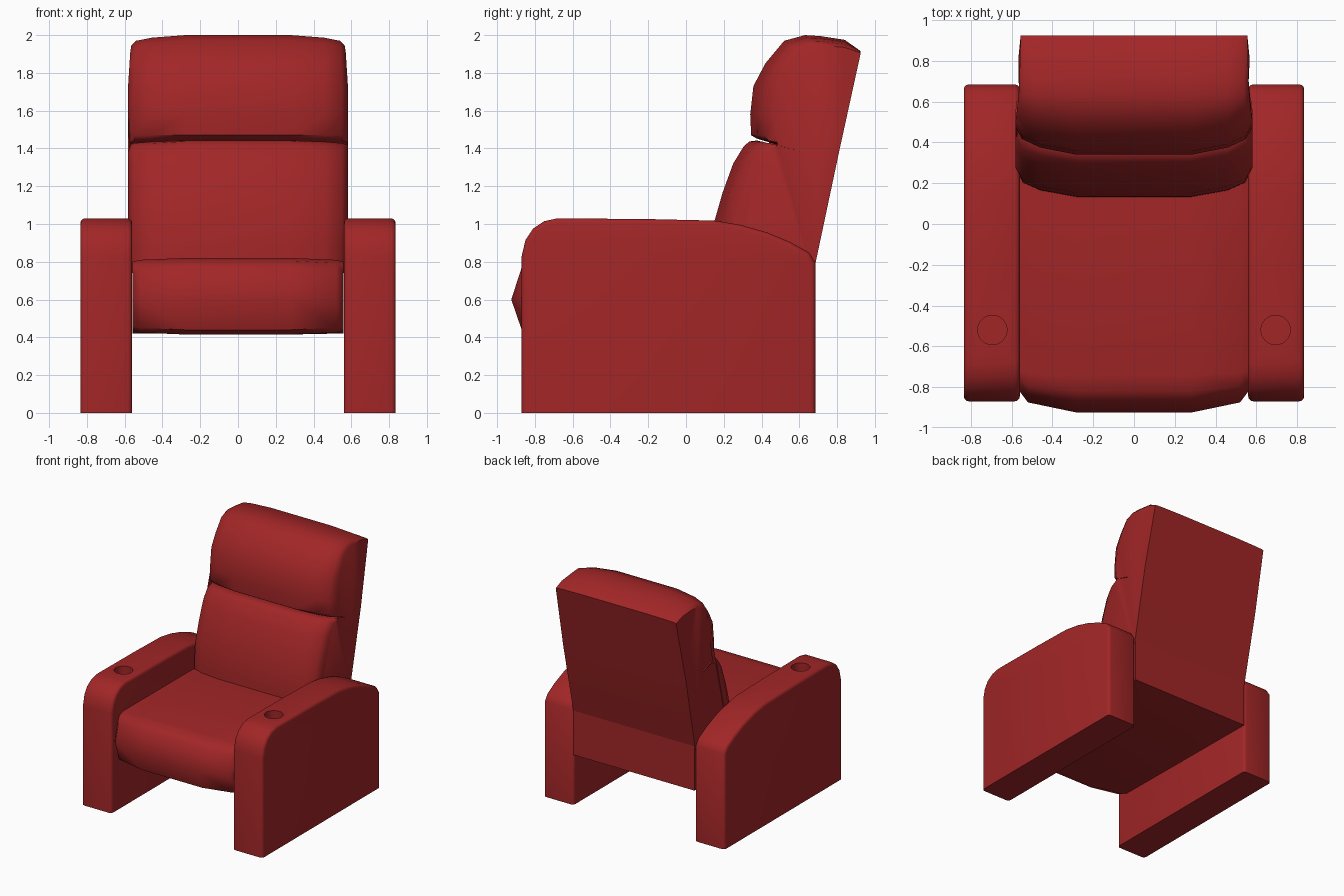
import bpy, bmesh, math

if "Cube" in bpy.data.objects:
    bpy.data.objects.remove(bpy.data.objects["Cube"])

red = bpy.data.materials.new("red_leather")
red.diffuse_color = (0.36, 0.019, 0.02, 1)
red.use_nodes = True
red.node_tree.nodes["Principled BSDF"].inputs["Base Color"].default_value = red.diffuse_color


def finish(bm, name):
    bmesh.ops.recalc_face_normals(bm, faces=bm.faces)
    me = bpy.data.meshes.new(name)
    bm.to_mesh(me)
    bm.free()
    ob = bpy.data.objects.new(name, me)
    bpy.context.collection.objects.link(ob)
    me.materials.append(red)
    return ob


def activate(ob):
    bpy.ops.object.select_all(action='DESELECT')
    ob.select_set(True)
    bpy.context.view_layer.objects.active = ob


def smooth(ob, angle=35):
    activate(ob)
    bpy.ops.object.shade_smooth_by_angle(angle=math.radians(angle))


def crowned_loft(name, profile, stations):
    """Profile points: y, z, and the y shift, z shift and width factor at the sides."""
    bm = bmesh.new()
    half = [(-x, t) for x, t in reversed(stations)] + list(stations)
    rings = []
    for x, t in half:
        rings.append([bm.verts.new((x * (1 + (w - 1) * t), y + dy * t, z + dz * t))
                      for y, z, dy, dz, w in profile])
    n = len(profile)
    for a, b in zip(rings, rings[1:]):
        for i in range(n):
            j = (i + 1) % n
            bm.faces.new((a[i], a[j], b[j], b[i]))
    caps = [bm.faces.new(rings[0]), bm.faces.new(rings[-1])]
    bmesh.ops.triangulate(bm, faces=caps)
    ob = finish(bm, name)
    smooth(ob, 42)
    return ob


# Seat block with a rounded, crowned front
crowned_loft("seat", [
    (0.685, 0.42, 0, 0, 1), (0.685, 0.79, 0, 0, 1), (0.60, 0.815, 0, -0.02, 1),
    (-0.74, 0.82, 0.02, -0.02, 1), (-0.82, 0.805, 0.05, -0.025, 1),
    (-0.87, 0.77, 0.08, -0.03, 1), (-0.925, 0.60, 0.10, 0, 1),
    (-0.87, 0.44, 0.08, 0.02, 1), (-0.80, 0.415, 0.05, 0.02, 1),
], [(0.28, 0), (0.52, 0.5), (0.558, 1)])

# Reclined back: lower cushion, groove and headrest in one profile
crowned_loft("backrest", [
    (0.67, 0.74, 0, 0, 0.96), (0.13, 0.74, 0.13, 0, 0.98),
    (0.135, 0.88, 0.13, 0, 0.99), (0.152, 1.02, 0.13, 0, 1),
    (0.195, 1.17, 0.13, 0, 1), (0.25, 1.32, 0.13, 0, 1),
    (0.305, 1.41, 0.12, -0.03, 1), (0.335, 1.437, 0.12, -0.04, 1),
    (0.375, 1.442, 0.11, -0.025, 1), (0.60, 1.385, 0, 0, 0.995),
    (0.375, 1.452, 0.11, -0.02, 1), (0.345, 1.47, 0.13, 0, 1),
    (0.34, 1.58, 0.14, 0, 1), (0.357, 1.73, 0.14, 0, 1),
    (0.42, 1.85, 0.12, -0.03, 0.99), (0.52, 1.97, 0.07, -0.06, 0.98),
    (0.63, 2.0, 0.02, -0.055, 0.97), (0.71, 1.995, 0, -0.05, 0.965),
    (0.84, 1.975, 0, -0.04, 0.96), (0.925, 1.915, 0, -0.01, 0.955),
    (0.811, 1.385, 0, 0, 0.975), (0.685, 0.79, 0, 0, 0.965),
], [(0.28, 0), (0.46, 0.25), (0.55, 0.55), (0.582, 1)])

# Armrest: side profile extruded, rounded along its outline
outline = [(-0.87, 0), (0.685, 0), (0.685, 0.795), (0.65, 0.85), (0.55, 0.905),
           (0.43, 0.955), (0.29, 0.995), (0.15, 1.018), (-0.2, 1.026), (-0.68, 1.03),
           (-0.75, 1.015), (-0.81, 0.975), (-0.85, 0.915), (-0.87, 0.83)]
bm = bmesh.new()
face = bm.faces.new([bm.verts.new((0.56, y, z)) for y, z in outline])
ext = bmesh.ops.extrude_face_region(bm, geom=[face])
bmesh.ops.translate(bm, vec=(0.275, 0, 0),
                    verts=[v for v in ext["geom"] if isinstance(v, bmesh.types.BMVert)])
rim = [e for e in bm.edges
       if abs(e.verts[0].co.x - e.verts[1].co.x) < 1e-4
       and max(v.co.z for v in e.verts) > 0.01]
bmesh.ops.bevel(bm, geom=rim, offset=0.025, segments=3, profile=0.5, affect='EDGES')
arm = finish(bm, "armrest")

# Cup holder hole cut into the armrest
bpy.ops.mesh.primitive_cylinder_add(vertices=32, radius=0.072, depth=0.3,
                                    location=(0.695, -0.52, 1.03))
cutter = bpy.context.object
cutter.name = "cup_hole_cutter"
cutter.hide_render = True
cutter.data.materials.append(red)
activate(arm)
cut = arm.modifiers.new("cup_hole", 'BOOLEAN')
cut.operation = 'DIFFERENCE'
cut.solver = 'EXACT'
cut.object = cutter
bpy.ops.object.modifier_apply(modifier=cut.name)
bpy.data.objects.remove(cutter, do_unlink=True)
smooth(arm, 32)

# Second armrest by mirroring
arm.modifiers.new("mirror", 'MIRROR').use_axis[0] = True
